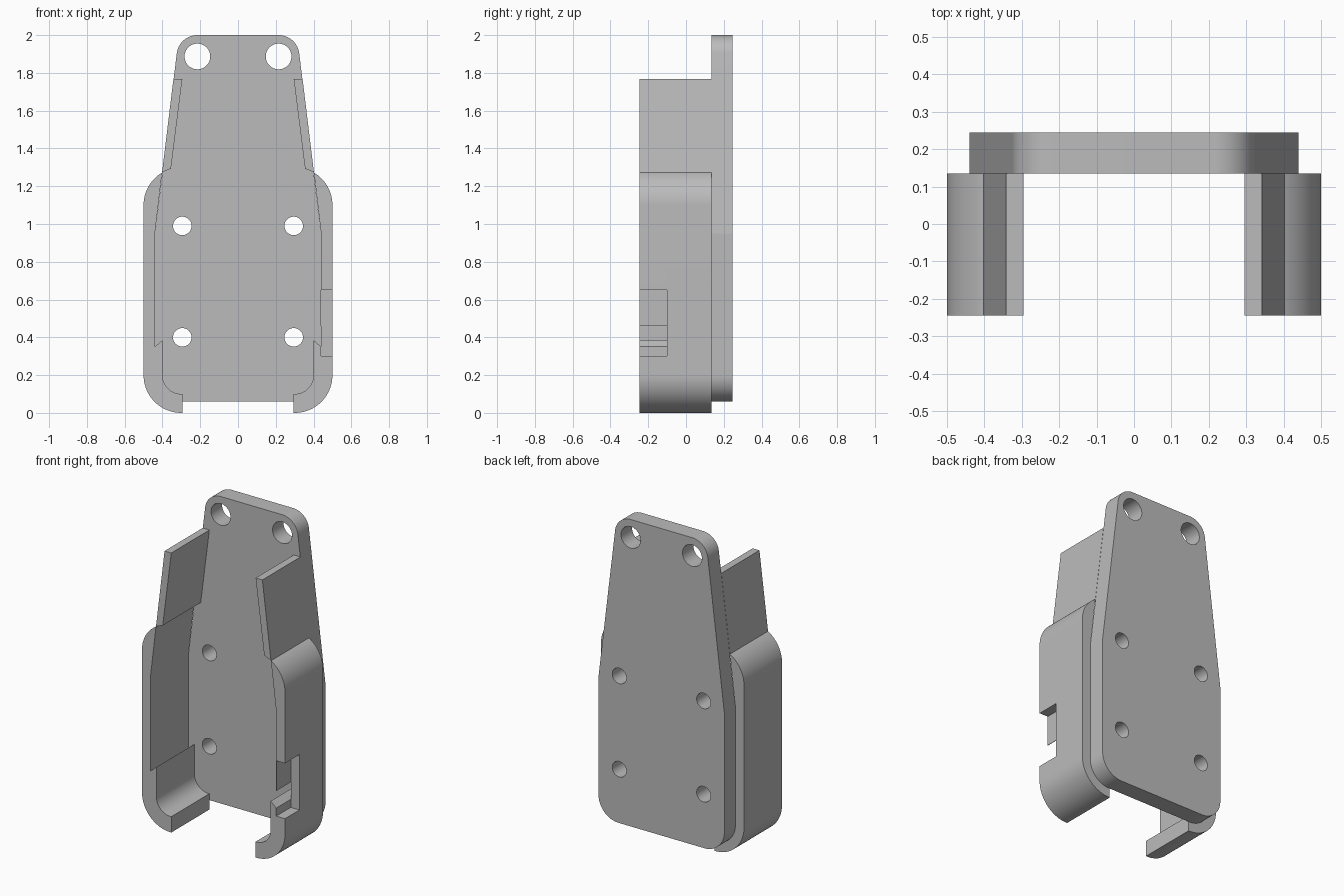
import bpy, bmesh
from math import cos, sin, radians

if "Cube" in bpy.data.objects:
    bpy.data.objects.remove(bpy.data.objects["Cube"], do_unlink=True)

grey = bpy.data.materials.new("plain grey")
grey.use_nodes = True
colour = (0.5, 0.5, 0.5, 1)
grey.diffuse_color = colour
grey.node_tree.nodes["Principled BSDF"].inputs["Base Color"].default_value = colour

FRONT, SEAM, BACK = -0.245, 0.135, 0.245


def arc(cx, cz, r, a0, a1, steps=24):
    angles = [radians(a0 + (a1 - a0) * i / steps) for i in range(steps + 1)]
    return [(cx + r * cos(a), cz + r * sin(a)) for a in angles]


def extrude(name, outline, y0, y1, side=1):
    """Extrude an x-z outline from y0 to y1; side -1 mirrors it."""
    bm = bmesh.new()
    face = bm.faces.new([bm.verts.new((side * x, y0, z)) for x, z in outline])
    new = bmesh.ops.extrude_face_region(bm, geom=[face])["geom"]
    verts = [v for v in new if isinstance(v, bmesh.types.BMVert)]
    bmesh.ops.translate(bm, vec=(0, y1 - y0, 0), verts=verts)
    bmesh.ops.recalc_face_normals(bm, faces=bm.faces)
    mesh = bpy.data.meshes.new(name)
    bm.to_mesh(mesh)
    bm.free()
    mesh.materials.append(grey)
    obj = bpy.data.objects.new(name, mesh)
    bpy.context.collection.objects.link(obj)
    return obj


def box(x0, x1, z0, z1):
    return [(x0, z0), (x1, z0), (x1, z1), (x0, z1)]


def cut(target, outline, y0, y1):
    cutter = extrude("cutter", outline, y0, y1)
    cutter.hide_render = True
    mod = target.modifiers.new("cut", 'BOOLEAN')
    mod.operation, mod.solver, mod.object = 'DIFFERENCE', 'EXACT', cutter
    bpy.context.view_layer.objects.active = target
    bpy.ops.object.modifier_apply(modifier=mod.name)
    bpy.data.objects.remove(cutter, do_unlink=True)


# Tapered back plate with rounded corners
half = arc(0.3, 0.2, 0.14, -90, 0) + [(0.44, 0.95)] + arc(0.215, 1.89, 0.11, 6.8, 90)
plate = extrude("back_plate", half + [(-x, z) for x, z in reversed(half)], SEAM, BACK)

# Two large top holes and four screw holes
for side in (1, -1):
    for x, z, r in ((0.215, 1.887, 0.068), (0.295, 0.99, 0.049), (0.295, 0.4, 0.049)):
        cut(plate, arc(side * x, z, r, 0, 360, 64)[:-1], SEAM - 0.1, BACK + 0.1)

# Side walls curling under at the bottom, with slanted flaps above
wall = ([(0.295, 0)] + arc(0.3, 0.2, 0.2, -90, 0) + arc(0.3, 1.1, 0.2, 0, 59.3)
        + [(0.44, 0.95), (0.44, 0.35), (0.4, 0.385)]
        + arc(0.3, 0.2, 0.1, 0, -90) + [(0.295, 0.1)])
flap = [(0.342, 1.767), (0.295, 1.767)] + arc(0.3, 1.1, 0.2, 74, 59.3, 6)
parts = [plate]
for side, label in ((1, "left"), (-1, "right")):
    parts.append(extrude(label + "_wall", wall, FRONT, SEAM, side))
    parts.append(extrude(label + "_flap", flap, FRONT, SEAM, side))

# Notch in one wall, partly closed by a thin web
cut(parts[1], box(0.439, 0.6, 0.3, 0.65), FRONT - 0.1, -0.1)
parts.append(extrude("notch_web", box(0.437, 0.44, 0.46, 0.65), FRONT, -0.1))

# Smooth curves, crisp edges
bpy.ops.object.select_all(action='DESELECT')
for obj in parts:
    obj.select_set(True)
bpy.context.view_layer.objects.active = plate
bpy.ops.object.shade_smooth_by_angle(angle=radians(6))
